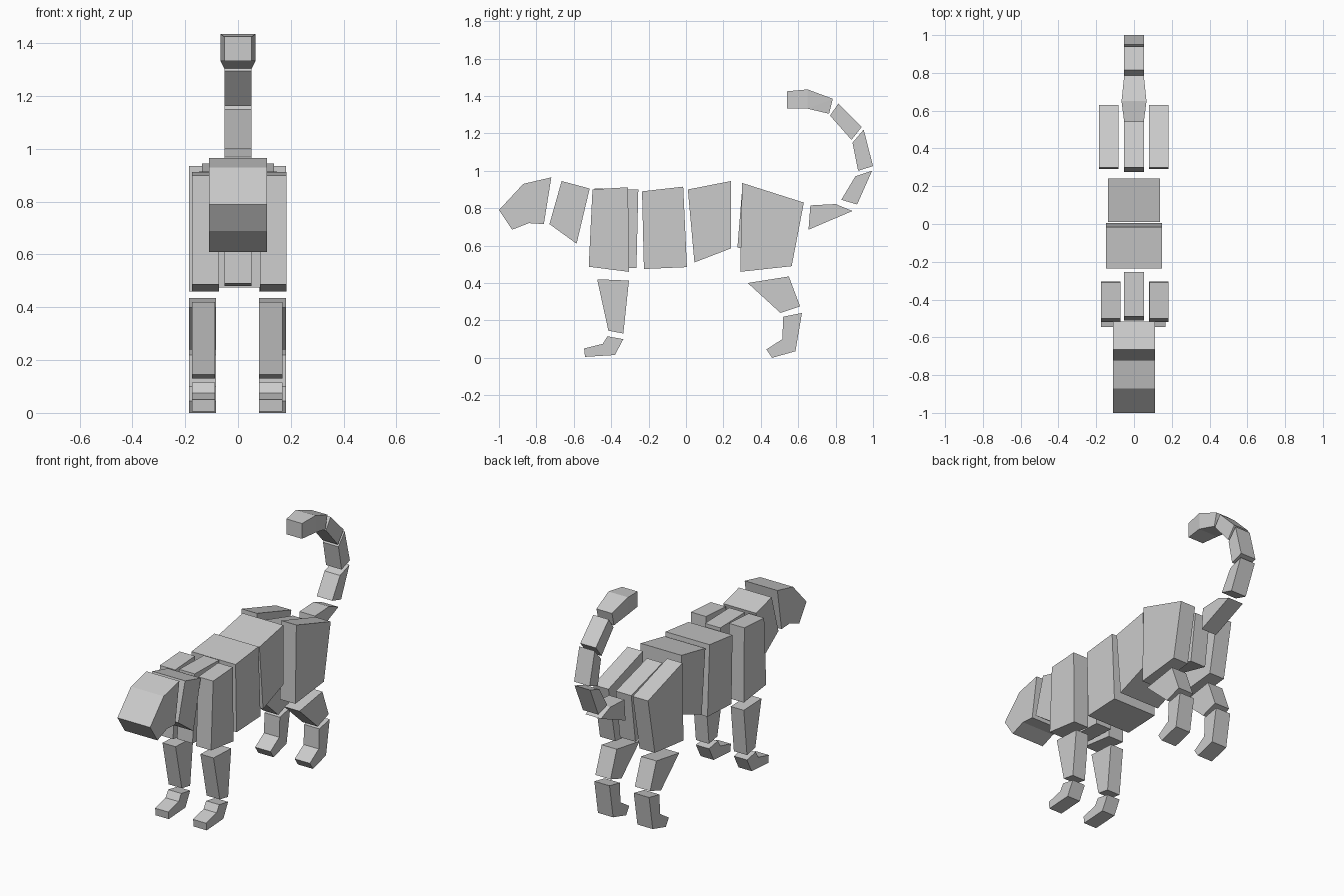
import bpy, bmesh


def slab(name, profile, x0, x1, bulge=None):
    """Extrude a (y, z) side profile from x0 to x1; bulge widens chosen points."""
    bulge = bulge or {}
    bm = bmesh.new()
    a = [bm.verts.new((x0 - bulge.get(i, 0), y, z)) for i, (y, z) in enumerate(profile)]
    b = [bm.verts.new((x1 + bulge.get(i, 0), y, z)) for i, (y, z) in enumerate(profile)]
    n = len(profile)
    bm.faces.new(a)
    bm.faces.new(b[::-1])
    for i in range(n):
        j = (i + 1) % n
        bm.faces.new((a[j], a[i], b[i], b[j]))
    if bulge:
        bmesh.ops.triangulate(bm, faces=[f for f in bm.faces if len(f.verts) > 4])
    bmesh.ops.recalc_face_normals(bm, faces=bm.faces[:])
    me = bpy.data.meshes.new(name)
    bm.to_mesh(me)
    bm.free()
    ob = bpy.data.objects.new(name, me)
    bpy.context.collection.objects.link(ob)
    return ob


def pair(name, profile, left, right):
    slab(name + "_right", profile, *left)
    slab(name + "_left", profile, *right)


# Head, neck and trunk
slab("head", [(-1, .79), (-.87, .93), (-.72, .965), (-.76, .715), (-.84, .72), (-.93, .685)], -.11, .11)
slab("neck", [(-.665, .945), (-.515, .905), (-.585, .61), (-.73, .715)], -.11, .11)
slab("chest_core", [(-.49, .905), (-.255, .90), (-.265, .48), (-.51, .49)], -.052, .052)
slab("ribcage", [(-.235, .89), (-.015, .915), (.005, .485), (-.225, .475)], -.148, .148)
slab("belly", [(.01, .90), (.24, .945), (.24, .585), (.045, .51)], -.137, .137)
slab("hip_core", [(.30, .90), (.60, .815), (.56, .52), (.275, .59)], -.052, .052)

# Front limbs
pair("shoulder", [(-.50, .90), (-.31, .912), (-.305, .46), (-.52, .487)], (-.175, -.072), (.083, .183))
front_x = (-.175, -.087), (.08, .168)
pair("front_leg", [(-.475, .42), (-.305, .413), (-.335, .13), (-.415, .145)], *front_x)
pair("front_paw", [(-.42, .115), (-.335, .10), (-.38, .015), (-.54, .005), (-.545, .05), (-.445, .075)], *front_x)

# Hind limbs
hind_x = (-.186, -.083), (.08, .182)
pair("thigh", [(.30, .935), (.63, .83), (.565, .49), (.29, .46)], *hind_x)
pair("hind_leg", [(.33, .40), (.55, .435), (.61, .275), (.505, .24)], *hind_x)
pair("hind_paw", [(.52, .22), (.62, .24), (.585, .035), (.46, 0), (.43, .045), (.515, .10)], *hind_x)

# Curled tail, base to tip
tail = [
    [(.665, .815), (.80, .822), (.89, .785), (.655, .685)],
    [(.905, .97), (.995, 1.0), (.915, .82), (.83, .845)],
    [(.89, 1.15), (.95, 1.22), (1.0, 1.025), (.92, 1.0)],
    [(.815, 1.36), (.94, 1.235), (.885, 1.165), (.77, 1.295)],
]
for i, profile in enumerate(tail):
    slab(f"tail_segment_{i + 1}", profile, -.052, .052)
slab("tail_tip", [(.54, 1.425), (.65, 1.435), (.785, 1.385), (.765, 1.305), (.65, 1.332), (.54, 1.332)],
     -.052, .052, {0: .012, 1: .014, 4: .014, 5: .012} and {1: .014, 4: .014})
